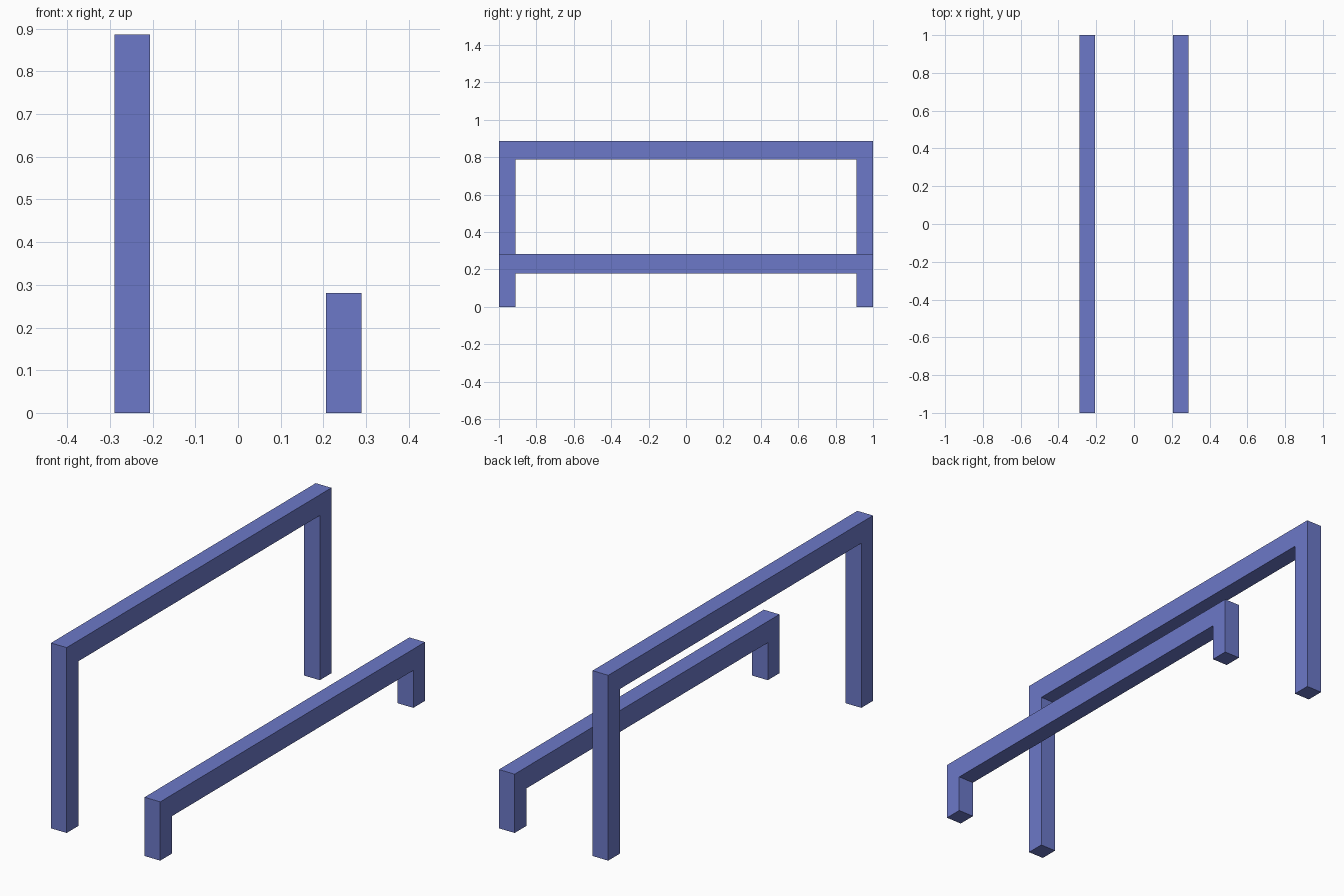
import bpy, bmesh

if "Cube" in bpy.data.objects:
    bpy.data.objects.remove(bpy.data.objects["Cube"])

LENGTH_HALF = 1.0
LEG_INNER = 0.912
BAR_DEPTH = 0.083

blue = bpy.data.materials.new("blue_paint")
blue.diffuse_color = (0.15, 0.19, 0.58, 1.0)
blue.use_nodes = True
blue.node_tree.nodes["Principled BSDF"].inputs["Base Color"].default_value = blue.diffuse_color


def arch_frame(name, x, height, beam):
    """Upside-down U profile in the YZ plane, extruded along X."""
    a, b, under = LENGTH_HALF, LEG_INNER, height - beam
    profile = [(-a, 0), (-b, 0), (-b, under), (b, under),
               (b, 0), (a, 0), (a, height), (-a, height)]
    bm = bmesh.new()
    face = bm.faces.new([bm.verts.new((x - BAR_DEPTH / 2, y, z)) for y, z in profile])
    ext = bmesh.ops.extrude_face_region(bm, geom=[face], use_keep_orig=True)
    moved = [g for g in ext["geom"] if isinstance(g, bmesh.types.BMVert)]
    bmesh.ops.translate(bm, verts=moved, vec=(BAR_DEPTH, 0, 0))
    bmesh.ops.recalc_face_normals(bm, faces=bm.faces)
    mesh = bpy.data.meshes.new(name)
    bm.to_mesh(mesh)
    bm.free()
    mesh.materials.append(blue)
    obj = bpy.data.objects.new(name, mesh)
    bpy.context.collection.objects.link(obj)
    return obj


# Tall rail on the left, low rail on the right
arch_frame("tall_rail", -0.2475, 0.886, 0.099)
arch_frame("low_rail", 0.2475, 0.281, 0.102)
